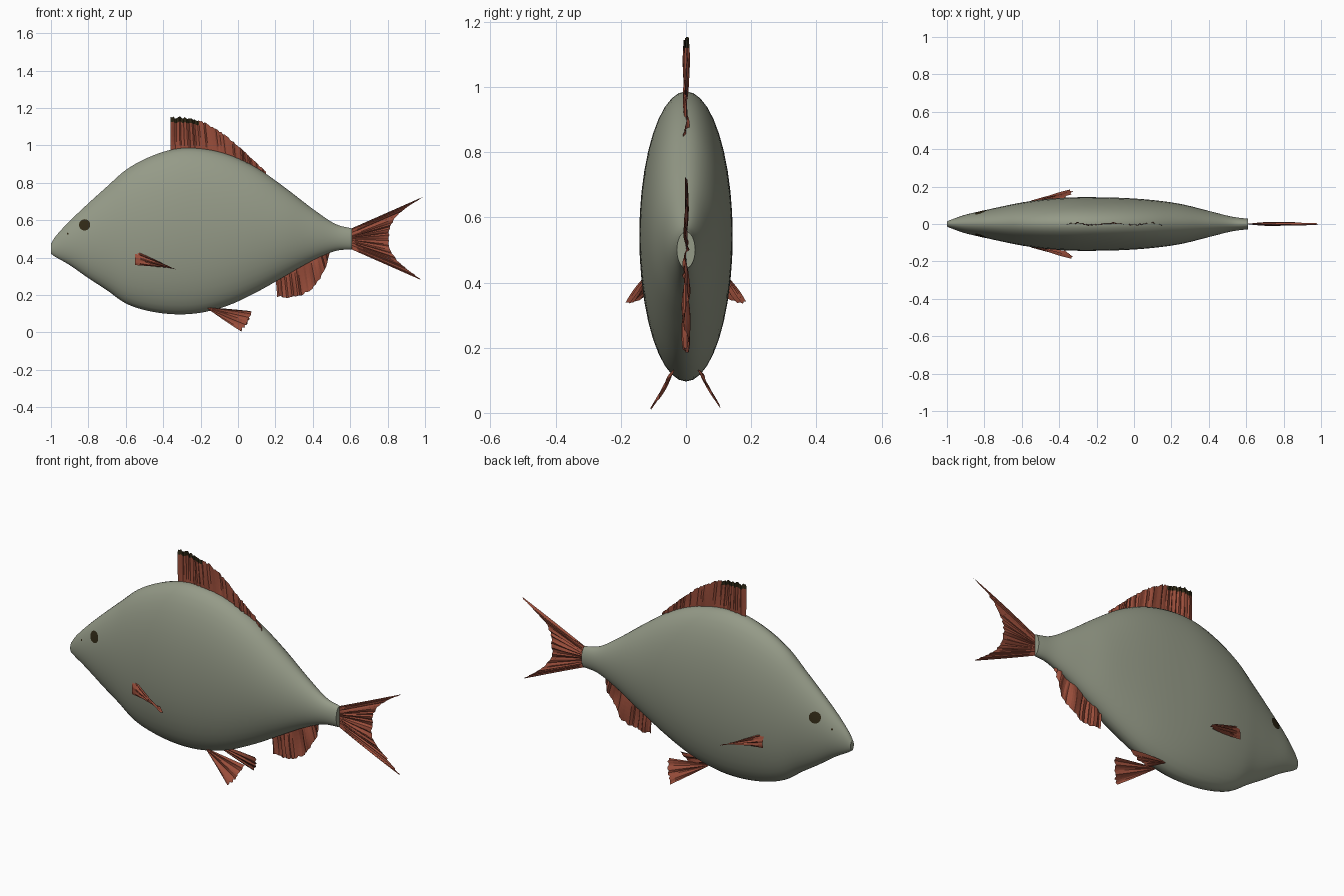
import bpy, bmesh, math, random
from mathutils import Vector

random.seed(4)
cube = bpy.data.objects.get("Cube")
if cube:
    bpy.data.objects.remove(cube)


def material(name, colour):
    mat = bpy.data.materials.new(name)
    mat.use_nodes = True
    mat.diffuse_color = (*colour, 1)
    mat.node_tree.nodes["Principled BSDF"].inputs["Base Color"].default_value = (*colour, 1)
    return mat


SKIN = material("grey green skin", (0.30, 0.325, 0.245))
FIN = material("rust red fin", (0.32, 0.075, 0.043))
DARK = material("dark brown", (0.03, 0.022, 0.008))


def spline(points, t):
    """Smooth curve through the points, t from 0 to 1."""
    last = len(points) - 1
    i = min(int(t * last), last - 1)
    u = t * last - i
    b, c = Vector(points[i]), Vector(points[i + 1])
    a = Vector(points[i - 1]) if i > 0 else 2 * b - c
    d = Vector(points[i + 2]) if i + 2 <= last else 2 * c - b
    return b + (c - a) * u / 2 + (2 * a - 5 * b + 4 * c - d) * u**2 / 2 + (3 * b - a - 3 * c + d) * u**3 / 2


def finish(name, bm, mats):
    mesh = bpy.data.meshes.new(name)
    bm.to_mesh(mesh)
    bm.free()
    obj = bpy.data.objects.new(name, mesh)
    bpy.context.collection.objects.link(obj)
    for mat in mats:
        mesh.materials.append(mat)
    return obj


def bridge(bm, rows, closed=False):
    for low, high in zip(rows, rows[1:]):
        n = len(low)
        for j in range(n if closed else n - 1):
            k = (j + 1) % n
            bm.faces.new((low[j], low[k], high[k], high[j]))


# Body: elliptical sections (x, top, bottom, half width)
SECTIONS = [
    (-1, .475, .42, .014), (-.97, .52, .40, .026), (-.9, .595, .36, .05),
    (-.8, .69, .29, .073), (-.7, .78, .225, .095), (-.6, .868, .155, .115),
    (-.48, .935, .115, .132), (-.34, .98, .097, .142), (-.2, .983, .105, .143),
    (-.05, .95, .145, .139), (.1, .88, .215, .128), (.25, .775, .30, .107),
    (.4, .66, .385, .07), (.52, .58, .435, .04), (.61, .556, .444, .028)]
STEPS = 70
BODY = [spline(SECTIONS, i / STEPS) for i in range(STEPS + 1)]


def surface(x, z, lift=0):
    """Point on the left flank of the body."""
    i = max(k for k, s in enumerate(BODY[:-1]) if s[0] <= x)
    a, b = BODY[i], BODY[i + 1]
    _, top, bottom, width = a.lerp(b, (x - a[0]) / (b[0] - a[0]))
    q = (2 * z - top - bottom) / (top - bottom)
    return Vector((x, width * math.sqrt(max(0, 1 - q * q)) + lift, z))


bm = bmesh.new()
rings = []
SIDES = 40
for x, top, bottom, width in BODY:
    ring = []
    for j in range(SIDES):
        a = math.tau * j / SIDES
        ring.append(bm.verts.new((x, width * math.cos(a), (top + bottom) / 2 + (top - bottom) / 2 * math.sin(a))))
    rings.append(ring)
bridge(bm, rings, closed=True)
bm.faces.new(rings[0])
bm.faces.new(rings[-1])
bmesh.ops.recalc_face_normals(bm, faces=bm.faces)
body = finish("body", bm, [SKIN])
bpy.context.view_layer.objects.active = body
body.select_set(True)
bpy.ops.object.shade_smooth_by_angle(angle=math.radians(40))
body.select_set(False)


# Fins: rippled sheets with a ragged outer edge
def fin(name, root, tip, rays, wave, ragged, normal=(0, 1, 0), side=1, dark=None):
    bm = bmesh.new()
    rows = 8
    grid = [[] for _ in range(rows + 1)]
    for j in range(rays + 1):
        t = j / rays
        a, b = spline(root, t), spline(tip, t)
        b = a.lerp(b, 1 - ragged * random.random())
        ripple = wave * (math.sin(t * 17) * .6 + random.uniform(-.5, .5))
        for i in range(rows + 1):
            s = i / rows
            p = a.lerp(b, s) + Vector(normal) * ripple * math.sin(s * 2.4)
            grid[i].append(bm.verts.new((p.x, p.y * side, p.z)))
    bridge(bm, grid)
    if side < 0:
        bmesh.ops.reverse_faces(bm, faces=bm.faces)
    if dark:
        for face in bm.faces:
            face.material_index = int(dark(face.calc_center_median()))
    return finish(name, bm, [FIN, DARK])


def flat(*pairs):
    return [(x, 0, z) for x, z in pairs]


fin("dorsal_fin",
    flat((-.36, .94), (-.27, .95), (-.18, .95), (-.08, .93), (.01, .89), (.09, .85), (.15, .82)),
    flat((-.36, 1.155), (-.28, 1.155), (-.2, 1.135), (-.1, 1.08), (0, 1), (.08, .925), (.15, .86)),
    64, .012, .07, dark=lambda c: c.z > 1.12 and c.x < -.19)
fin("tail_fin",
    flat((.6, .553), (.6, .52), (.6, .5), (.6, .48), (.6, .447)),
    flat((.99, .725), (.85, .62), (.81, .5), (.85, .39), (.99, .275)),
    44, .012, .04)
fin("anal_fin",
    flat((.2, .31), (.28, .35), (.36, .4), (.43, .43), (.49, .45)),
    flat((.21, .185), (.3, .185), (.39, .22), (.46, .32), (.49, .42)),
    36, .014, .08)

for label, side in (("left", 1), ("right", -1)):
    # Pelvic fins splay outward below the belly
    fin(label + "_pelvic_fin",
        [(-.17, .035, .135), (-.165, .037, .13), (-.16, .04, .125)],
        [(.075, .05, .112), (.06, .08, .055), (.02, .115, .005)],
        14, .008, .06, normal=(0, .85, .5), side=side)
    # Pectoral fins twist from upright at the root to level at the tip
    fin(label + "_pectoral_fin",
        [(-.555, .11, .44), (-.55, .125, .4), (-.55, .125, .36)],
        [(-.34, .18, .34), (-.325, .17, .335), (-.36, .145, .345)],
        14, .01, .06, side=side)

    # Eyes and nostrils: thin discs that follow the flank
    for part, x, z, radius in (("eye", -.82, .575, .03), ("nostril", -.91, .528, .005)):
        bm = bmesh.new()
        rows = []
        for r in (.1, .4, .7, 1):
            row = []
            for j in range(24):
                a = math.tau * j / 24
                p = surface(x + radius * r * math.cos(a), z + radius * r * math.sin(a), .004)
                row.append(bm.verts.new((p.x, p.y * side, p.z)))
            rows.append(row)
        bridge(bm, rows, closed=True)
        bm.faces.new(rows[0])
        bmesh.ops.recalc_face_normals(bm, faces=bm.faces)
        if sum(f.normal.y for f in bm.faces) * side < 0:
            bmesh.ops.reverse_faces(bm, faces=bm.faces)
        finish(label + "_" + part, bm, [DARK])
